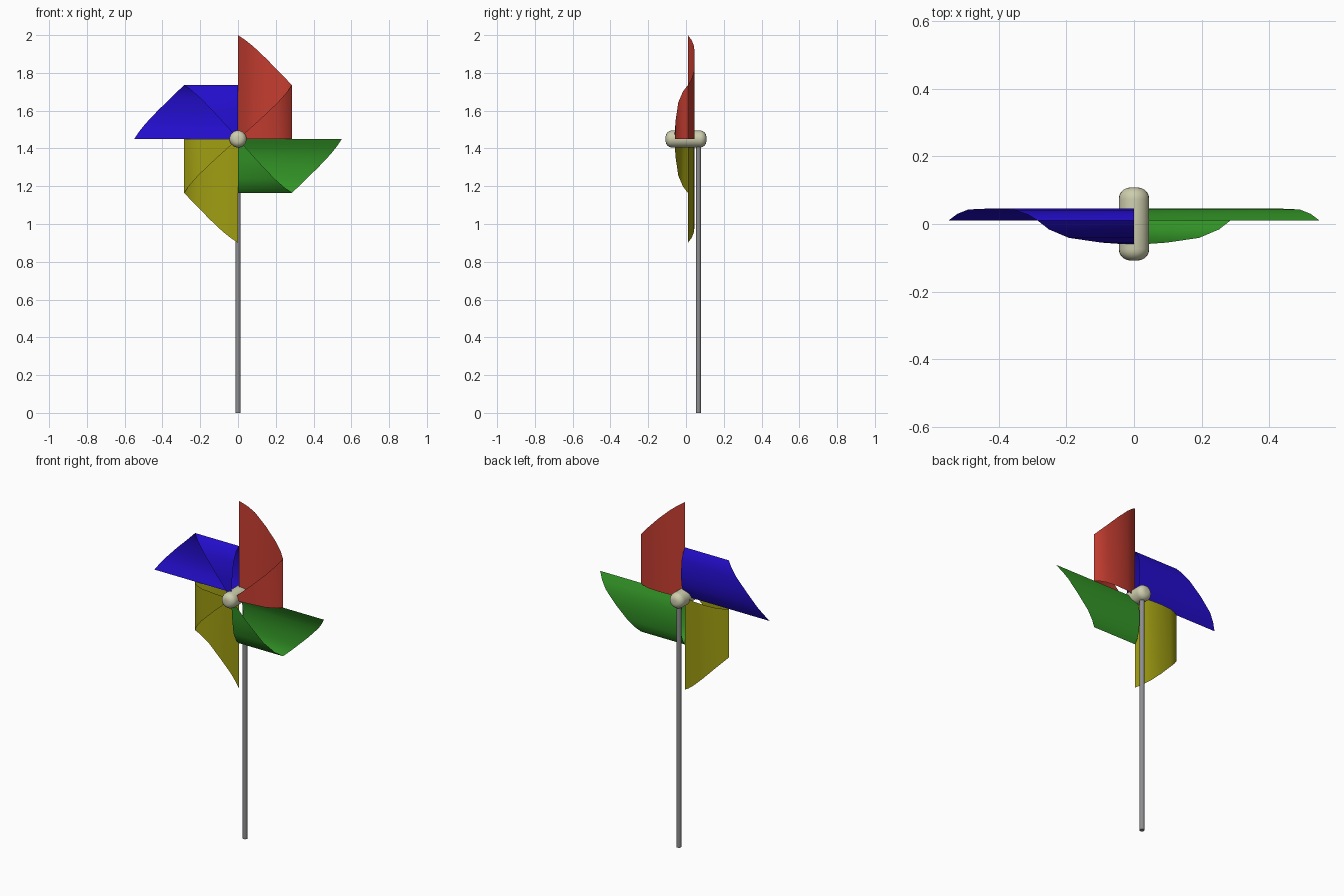
import bpy, bmesh, math

if "Cube" in bpy.data.objects:
    bpy.data.objects.remove(bpy.data.objects["Cube"])

HUB_Z = 1.45


def material(name, rgb):
    m = bpy.data.materials.new(name)
    m.diffuse_color = (*rgb, 1)
    m.use_nodes = True
    m.node_tree.nodes["Principled BSDF"].inputs["Base Color"].default_value = m.diffuse_color
    return m


def add_object(name, bm, mat, angle=40):
    mesh = bpy.data.meshes.new(name)
    bm.to_mesh(mesh)
    bm.free()
    mesh.materials.append(mat)
    ob = bpy.data.objects.new(name, mesh)
    bpy.context.collection.objects.link(ob)
    bpy.ops.object.select_all(action='DESELECT')
    ob.select_set(True)
    bpy.context.view_layer.objects.active = ob
    bpy.ops.object.shade_smooth_by_angle(angle=math.radians(angle))
    return ob


# Curled paper section: x, y and height of the slanted outer edge
SECTION = [(0, .010, .55), (.04, .030, .523), (.08, .043, .491), (.15, .046, .425),
           (.22, .041, .353), (.26, .027, .312), (.285, .010, .285), (.262, -.016, .252),
           (.21, -.041, .193), (.11, -.055, .098), (0, -.062, 0)]


def blade(name, turn, mat):
    """Sheet folded forward to the hub, turned clockwise in quarter turns."""
    c, s = round(math.cos(turn * math.pi / 2)), round(math.sin(turn * math.pi / 2))

    def place(x, y, z):
        return (x * c + z * s, y, HUB_Z - x * s + z * c)

    bm = bmesh.new()
    low = [bm.verts.new(place(x, y, 0)) for x, y, h in SECTION]
    high = [bm.verts.new(place(x, y, h)) for x, y, h in SECTION[:-1]] + [low[-1]]
    for i in range(len(SECTION) - 1):
        corners = [low[i], high[i], high[i + 1], low[i + 1]]
        bm.faces.new(list(dict.fromkeys(corners)))
    return add_object(name, bm, mat, 75)


def lathe(name, profile, sides, place, mat):
    """Closed turned solid from (radius, distance) points."""
    bm = bmesh.new()
    rings = [[bm.verts.new(place(r * math.cos(2 * math.pi * k / sides),
                                 r * math.sin(2 * math.pi * k / sides), d))
              for k in range(sides)] for r, d in profile]
    for a, b in zip(rings, rings[1:]):
        for k in range(sides):
            n = (k + 1) % sides
            bm.faces.new((a[k], a[n], b[n], b[k]))
    bm.faces.new(rings[0])
    bm.faces.new(rings[-1])
    bmesh.ops.recalc_face_normals(bm, faces=bm.faces)
    return add_object(name, bm, mat)


# Four paper blades
for turn, (colour, rgb) in enumerate([("red", (.56, .047, .03)),
                                      ("green", (.033, .30, .02)),
                                      ("yellow", (.35, .34, .006)),
                                      ("blue", (.017, .004, .60))]):
    blade(colour + "_blade", turn, material(colour + " paper", rgb))

# Rounded hub pin running front to back
R, L, B = .045, .108, .034
half = [(R - B + B * math.cos(a), L - B + B * math.sin(a))
        for a in (math.pi / 2 * i / 6 for i in range(7))]
hub_profile = [(r, -d) for r, d in reversed(half)] + half
lathe("hub", hub_profile, 24, lambda u, v, d: (u, d, HUB_Z + v),
      material("cream plastic", (.61, .61, .42)))

# Stick behind the blades
lathe("stick", [(.0135, 0), (.0135, HUB_Z - .03)], 16,
      lambda u, v, d: (u, .066 + v, d), material("grey stick", (.27, .27, .28)))
